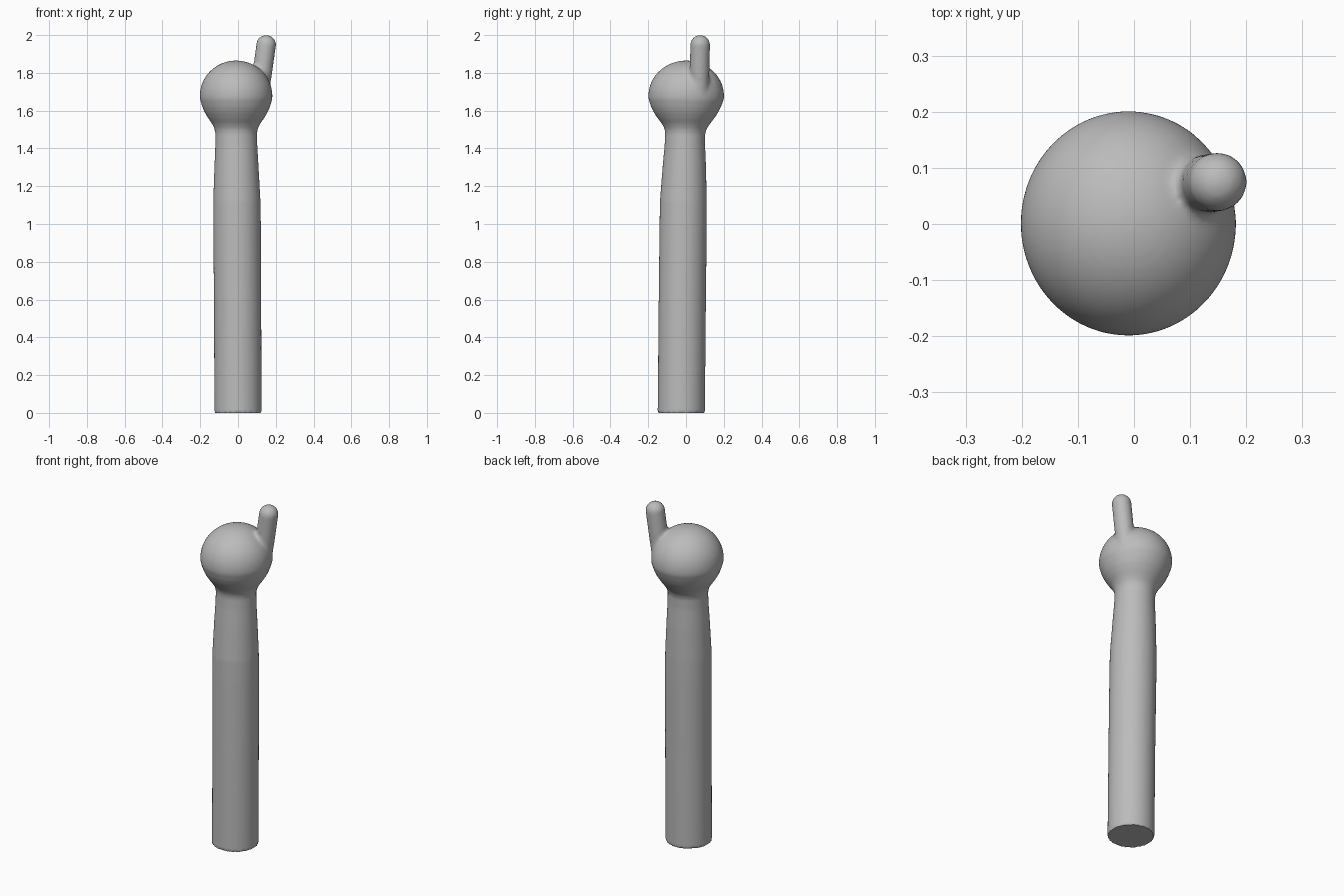
import bpy, bmesh, math
from mathutils import Vector

cube = bpy.data.objects.get("Cube")
if cube:
    bpy.data.objects.remove(cube)

SIDES = 64
grey = bpy.data.materials.new("plain grey")
grey.use_nodes = True
tone = (0.5, 0.5, 0.5, 1)
grey.diffuse_color = tone
grey.node_tree.nodes["Principled BSDF"].inputs["Base Color"].default_value = tone


def loft(bm, rings):
    """Closed tube through elliptical rings given as (centre, x radius, y radius)."""
    loops = []
    for c, rx, ry in rings:
        loops.append([bm.verts.new(c + Vector((rx * math.cos(a), ry * math.sin(a), 0)))
                      for a in (2 * math.pi * i / SIDES for i in range(SIDES))])
    for low, high in zip(loops, loops[1:]):
        for i in range(SIDES):
            j = (i + 1) % SIDES
            bm.faces.new((low[i], low[j], high[j], high[i]))
    bm.faces.new(loops[0][::-1])
    bm.faces.new(loops[-1])


bm = bmesh.new()

# Forearm and wrist: z, centre x, centre y, x radius, y radius
arm = [(0, 0, -0.025, 0.125, 0.125), (0.55, -0.002, -0.02, 0.125, 0.125),
       (1.0, -0.005, -0.015, 0.126, 0.125), (1.12, -0.006, -0.014, 0.125, 0.124),
       (1.3, -0.008, -0.009, 0.117, 0.115), (1.42, -0.009, -0.006, 0.111, 0.107),
       (1.48, -0.01, -0.004, 0.110, 0.106), (1.505, -0.01, -0.002, 0.115, 0.112),
       (1.53, -0.01, 0, 0.127, 0.127), (1.56, -0.01, 0, 0.148, 0.150),
       (1.59, -0.01, 0, 0.166, 0.170), (1.62, -0.01, 0, 0.179, 0.185)]
rings = [(Vector((x, y, z)), rx, ry) for z, x, y, rx, ry in arm]

# Rounded fist
for k in range(25):
    a = math.radians(-6 + 95.5 * k / 24)
    rings.append((Vector((-0.01, 0.001, 1.679 + 0.186 * math.sin(a))),
                  0.192 * math.cos(a), 0.2 * math.cos(a)))
loft(bm, rings)

# Raised finger with a rounded tip
base, tip, radius = Vector((0.112, 0.069, 1.68)), Vector((0.149, 0.075, 1.948)), 0.052
finger = [(base.lerp(tip, t / 6), radius, radius) for t in range(6)]
for k in range(13):
    a = math.radians(89 * k / 12)
    r = radius * math.cos(a)
    finger.append((tip + Vector((0, 0, radius * math.sin(a))), r, r))
loft(bm, finger)

mesh = bpy.data.meshes.new("pointing_arm")
bm.to_mesh(mesh)
bm.free()
obj = bpy.data.objects.new("pointing_arm", mesh)
bpy.context.collection.objects.link(obj)

# Fuse both volumes into one skin
remesh = obj.modifiers.new("fuse", "REMESH")
remesh.mode = "VOXEL"
remesh.voxel_size = 0.008
bpy.context.view_layer.update()
fused = bpy.data.meshes.new_from_object(obj.evaluated_get(bpy.context.evaluated_depsgraph_get()))
obj.modifiers.clear()
obj.data = fused

# Soften the web between finger and fist
bm = bmesh.new()
bm.from_mesh(fused)
centre = Vector((-0.01, 0, 1.675))
axis = (tip - base).normalized()


def near_web(p):
    from_axis = ((p - base) - axis * (p - base).dot(axis)).length
    return 1.66 < p.z < 1.9 and from_axis < 0.085 and (p - centre).length < 0.225


web = [v for v in bm.verts if near_web(v.co)]
for _ in range(8):
    bmesh.ops.smooth_vert(bm, verts=web, factor=0.5, use_axis_x=True, use_axis_y=True, use_axis_z=True)
skin = [v for v in bm.verts if v.co.z > 0.03]
for _ in range(2):
    bmesh.ops.smooth_vert(bm, verts=skin, factor=0.5, use_axis_x=True, use_axis_y=True, use_axis_z=True)
bm.to_mesh(fused)
bm.free()

fused.materials.clear()
fused.materials.append(grey)
bpy.ops.object.select_all(action="DESELECT")
obj.select_set(True)
bpy.context.view_layer.objects.active = obj
bpy.ops.object.shade_smooth_by_angle(angle=math.radians(50))
